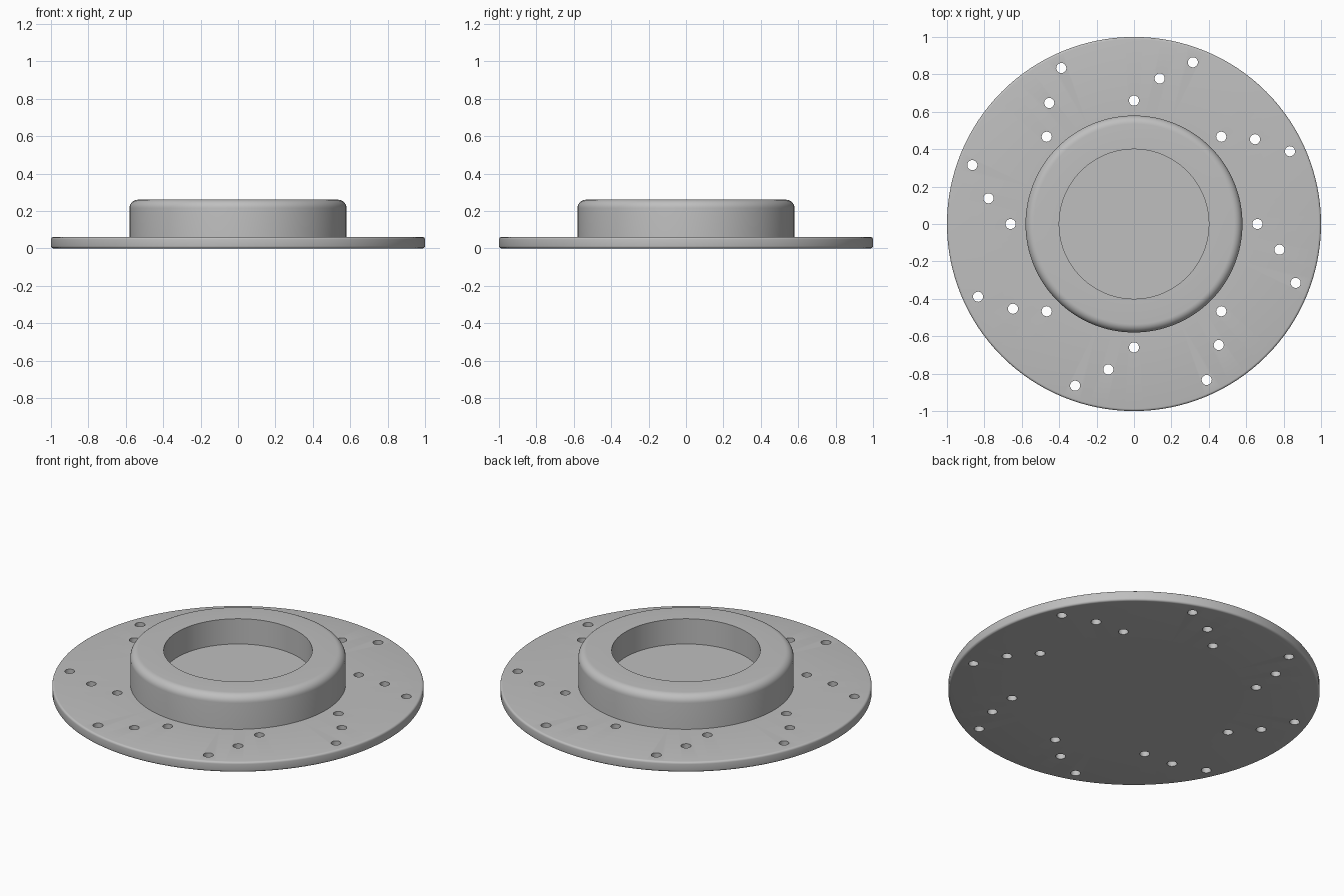
import bpy, bmesh
from math import sin, cos, pi, radians

cube = bpy.data.objects.get("Cube")
if cube:
    bpy.data.objects.remove(cube)

SEGMENTS = 128
THICK = 0.06      # rotor plate thickness
HAT_R = 0.58      # outer radius of the raised hat
HAT_TOP = 0.26
BORE_R = 0.4
BORE_FLOOR = 0.11

steel = bpy.data.materials.new("brushed_grey_steel")
steel.use_nodes = True
colour = (0.52, 0.52, 0.52, 1)
steel.diffuse_color = colour
steel.node_tree.nodes["Principled BSDF"].inputs["Base Color"].default_value = colour


def fillet(cx, cz, r, start, steps=6):
    """Quarter arc of (radius, z) points, counter-clockwise from start degrees."""
    angles = [radians(start + 90 * i / steps) for i in range(steps + 1)]
    return [(cx + r * cos(a), cz + r * sin(a)) for a in angles]


def lathe(name, profile, closed=False):
    """Revolve a (radius, z) profile about the z axis."""
    bm = bmesh.new()
    verts = [bm.verts.new((r, 0, z)) for r, z in profile]
    edges = [bm.edges.new(pair) for pair in zip(verts, verts[1:])]
    if closed:
        edges.append(bm.edges.new((verts[-1], verts[0])))
    bmesh.ops.spin(bm, geom=verts + edges, cent=(0, 0, 0), axis=(0, 0, 1),
                   angle=2 * pi, steps=SEGMENTS, use_merge=True)
    bmesh.ops.remove_doubles(bm, verts=bm.verts, dist=1e-5)
    bmesh.ops.recalc_face_normals(bm, faces=bm.faces)
    mesh = bpy.data.meshes.new(name)
    bm.to_mesh(mesh)
    bm.free()
    obj = bpy.data.objects.new(name, mesh)
    bpy.context.collection.objects.link(obj)
    mesh.materials.append(steel)
    return obj


def shade(obj):
    bpy.ops.object.select_all(action='DESELECT')
    obj.select_set(True)
    bpy.context.view_layer.objects.active = obj
    bpy.ops.object.shade_smooth_by_angle(angle=radians(30))


# Flat rotor plate with softened rim
e = 0.012
plate = lathe("rotor_plate",
              [(HAT_R, 0)] + fillet(1 - e, e, e, -90, 4)
              + fillet(1 - e, THICK - e, e, 0, 4) + [(HAT_R, THICK)], closed=True)

# Raised hat with rounded shoulder and blind centre bore
f = 0.045
hat = lathe("rotor_hat",
            [(0, 0), (HAT_R, 0)] + fillet(HAT_R - f, HAT_TOP - f, f, 0, 8)
            + [(BORE_R, HAT_TOP), (BORE_R, BORE_FLOOR), (0, BORE_FLOOR)])

# Swept rows of drilled holes, joined into one cutter
bm = bmesh.new()
for row in range(8):
    for step, radius in enumerate((0.66, 0.79, 0.92)):
        a = radians(45 * row - 10 * step)
        drill = bmesh.ops.create_cone(bm, cap_ends=True, segments=32, radius1=0.027,
                                      radius2=0.027, depth=0.3)
        bmesh.ops.translate(bm, verts=drill["verts"],
                            vec=(radius * cos(a), radius * sin(a), THICK / 2))
cut_mesh = bpy.data.meshes.new("hole_cutter")
bm.to_mesh(cut_mesh)
bm.free()
cut_mesh.materials.append(steel)
cutter = bpy.data.objects.new("hole_cutter", cut_mesh)
bpy.context.collection.objects.link(cutter)

drilling = plate.modifiers.new("drilled_holes", 'BOOLEAN')
drilling.operation = 'DIFFERENCE'
drilling.solver = 'EXACT'
drilling.object = cutter
bpy.ops.object.select_all(action='DESELECT')
plate.select_set(True)
bpy.context.view_layer.objects.active = plate
bpy.ops.object.modifier_apply(modifier=drilling.name)
bpy.data.objects.remove(cutter)

for part in (plate, hat):
    shade(part)
